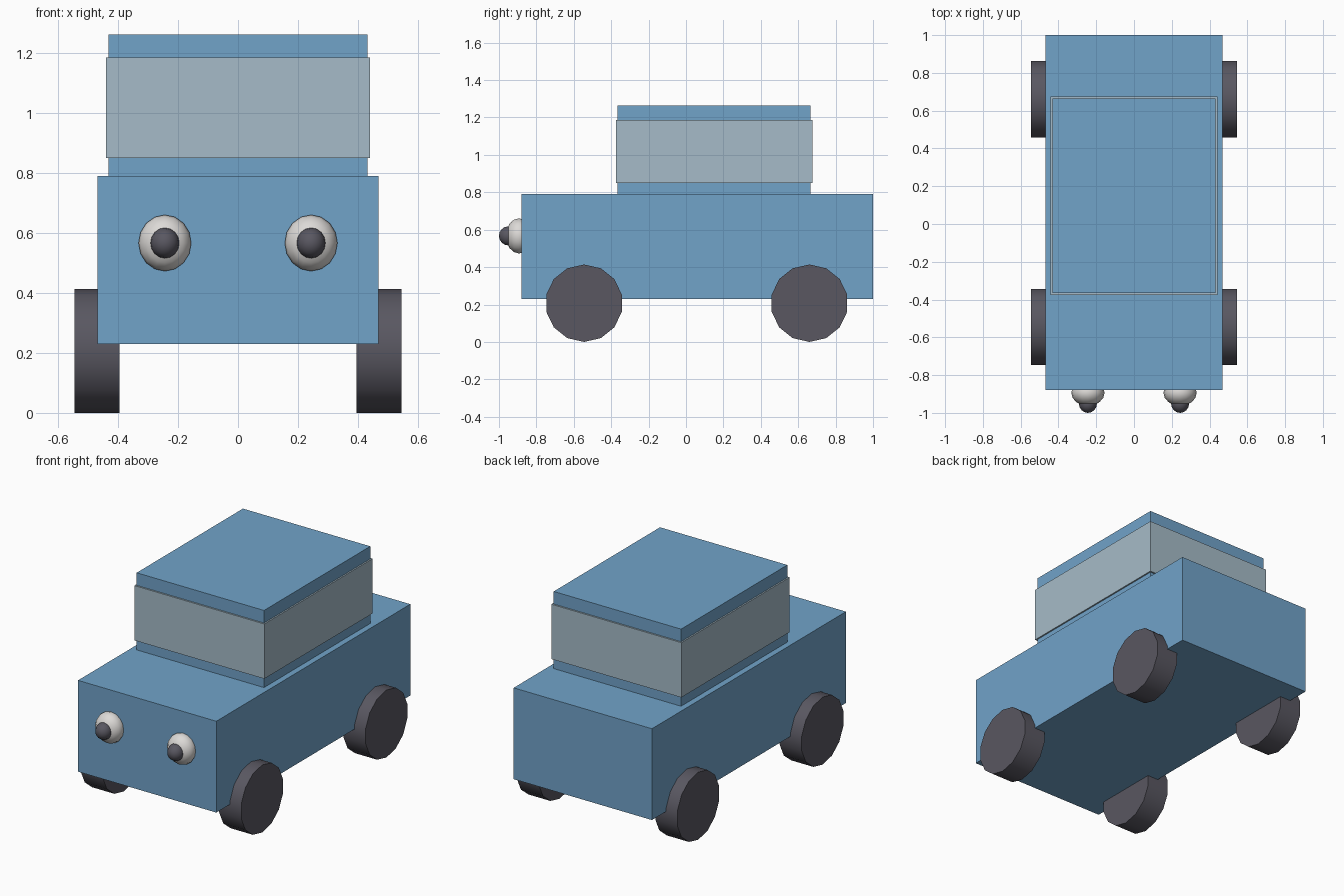
import bpy
from math import pi, radians

cube = bpy.data.objects.get("Cube")
if cube:
    bpy.data.objects.remove(cube, do_unlink=True)


def material(name, color):
    mat = bpy.data.materials.new(name)
    mat.use_nodes = True
    mat.diffuse_color = (*color, 1)
    mat.node_tree.nodes["Principled BSDF"].inputs["Base Color"].default_value = (*color, 1)
    return mat


BLUE = material("body blue", (0.165, 0.366, 0.584))
GLASS = material("window grey", (0.38, 0.50, 0.58))
DARK = material("rubber dark", (0.10, 0.096, 0.12))
WHITE = material("eye white", (0.72, 0.70, 0.68))


def finish(name, mat, smooth=False):
    obj = bpy.context.object
    obj.name = name
    obj.data.materials.append(mat)
    bpy.ops.object.transform_apply(location=False, rotation=True, scale=True)
    if smooth:
        bpy.ops.object.shade_smooth_by_angle(angle=radians(40))


def box(name, mat, half_x, y0, y1, z0, z1):
    bpy.ops.mesh.primitive_cube_add(size=1, location=(0, (y0 + y1) / 2, (z0 + z1) / 2))
    bpy.context.object.scale = (2 * half_x, y1 - y0, z1 - z0)
    finish(name, mat)


def ellipsoid(name, mat, center, radii):
    # Poles point forward along y
    bpy.ops.mesh.primitive_uv_sphere_add(segments=16, ring_count=8, location=center,
                                         rotation=(pi / 2, 0, 0))
    rx, ry, rz = radii
    bpy.context.object.scale = (rx, rz, ry)
    finish(name, mat, smooth=True)


# Body, cabin and the window band wrapped around it
box("body", BLUE, 0.469, -0.88, 1.0, 0.23, 0.79)
box("cabin", BLUE, 0.432, -0.365, 0.665, 0.77, 1.263)
box("window_band", GLASS, 0.441, -0.375, 0.675, 0.85, 1.186)

for side, sx in (("left", 1), ("right", -1)):
    # Fourteen-sided wheels with a corner at the top
    for end, y in (("front", -0.545), ("rear", 0.66)):
        bpy.ops.mesh.primitive_cylinder_add(vertices=14, radius=0.207, depth=0.15,
                                            location=(sx * 0.47, y, 0.207),
                                            rotation=(pi / 2, 0, pi / 2))
        finish(f"{end}_{side}_wheel", DARK, smooth=True)
    # Bulging eyes with pupils
    ellipsoid(f"{side}_eye", WHITE, (sx * 0.244, -0.893, 0.567), (0.088, 0.07, 0.094))
    ellipsoid(f"{side}_pupil", DARK, (sx * 0.244, -0.95, 0.567), (0.048, 0.05, 0.051))
